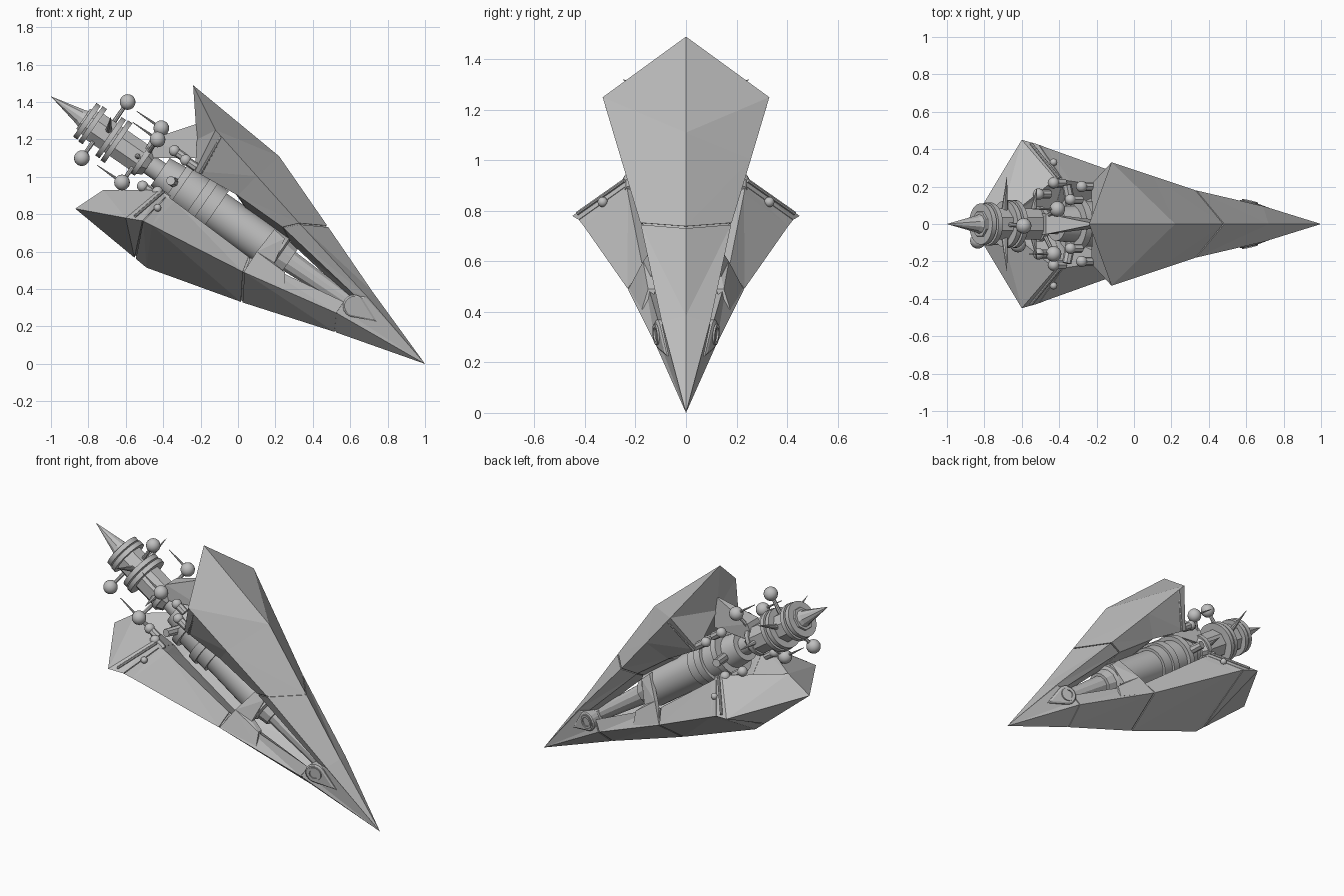
import bpy, bmesh, math
from mathutils import Vector, Matrix

cube = bpy.data.objects.get("Cube")
if cube:
    bpy.data.objects.remove(cube, do_unlink=True)

grey = bpy.data.materials.new("hull grey")
grey.use_nodes = True
COL = (0.52, 0.52, 0.52, 1)
grey.diffuse_color = COL
grey.node_tree.nodes["Principled BSDF"].inputs["Base Color"].default_value = COL

# Ship axis: runs from the nose port up to the tail tip
START = Vector((0.62, 0, 0.31))
AXIS = (Vector((-1, 0, 1.43)) - START).normalized()
UP = Vector((AXIS.z, 0, -AXIS.x))
SIDE = Vector((0, 1, 0))


def on_axis(s, r=0, ang=0):
    return START + AXIS * s + UP * (r * math.cos(ang)) + SIDE * (r * math.sin(ang))


def finish(name, bm, smooth=False):
    bmesh.ops.remove_doubles(bm, verts=bm.verts, dist=0.0004)
    bmesh.ops.recalc_face_normals(bm, faces=bm.faces)
    me = bpy.data.meshes.new(name)
    bm.to_mesh(me)
    bm.free()
    me.materials.append(grey)
    if smooth:
        me.shade_smooth()
        me.set_sharp_from_angle(angle=math.radians(35))
    ob = bpy.data.objects.new(name, me)
    bpy.context.scene.collection.objects.link(ob)
    return ob


def block(name, pts):
    """Convex solid around a few points."""
    bm = bmesh.new()
    for p in pts:
        bm.verts.new(p)
    bmesh.ops.convex_hull(bm, input=bm.verts)
    bmesh.ops.delete(bm, geom=[v for v in bm.verts if not v.link_faces], context='VERTS')
    return finish(name, bm)


def mirrored(pts):
    return pts + [(x, -y, z) for x, y, z in pts if y]


def section(ridge, outer, inner, floor):
    m = lambda p: (p[0], -p[1], p[2])
    ring = [(ridge[0], 0, ridge[1]), outer, inner, (floor[0], 0, floor[1]), m(inner), m(outer)]
    return [Vector(p) for p in ring]


def hull(name, stations, grooves):
    """Loft the sections to the nose point, with a shallow groove at some stations."""
    secs = stations + [[Vector((1, 0, 0))] * 6]
    rings = []
    for i, s in enumerate(secs):
        if i in grooves:
            for j in (i - 1, i + 1):
                gap = (secs[j][0] - s[0]).length
                edge = [a.lerp(b, 0.005 / gap) for a, b in zip(s, secs[j])]
                mid = sum(edge, Vector()) / 6
                dip = [p.lerp(mid, 0.05) for p in edge]
                rings += [edge, dip] if j < i else [dip, edge]
        else:
            rings.append(s)
    bm = bmesh.new()
    vs = [[bm.verts.new(p) for p in r] for r in rings]
    for a, b in zip(vs, vs[1:]):
        for k in range(6):
            n = (k + 1) % 6
            # split each panel the same way on both sides
            if k in (0, 1, 2):
                bm.faces.new((a[k], a[n], b[k]))
                bm.faces.new((a[n], b[n], b[k]))
            else:
                bm.faces.new((a[k], a[n], b[n]))
                bm.faces.new((a[k], b[n], b[k]))
    t = vs[0]
    for q in ((0, 1, 3), (1, 2, 3), (0, 3, 5), (3, 4, 5)):
        bm.faces.new([t[k] for k in q])
    return finish(name, bm)


# Upper and lower armour hulls
hull("upper_hull", [
    section((-0.24, 1.49), (-0.12, 0.33, 1.25), (-0.23, 0.21, 1.03), (-0.22, 1.20)),
    section((0.22, 1.11), (0.10, 0.257, 1.005), (0.0, 0.18, 0.90), (0.05, 0.82)),
    section((0.48, 0.735), (0.33, 0.18, 0.75), (0.24, 0.15, 0.73), (0.28, 0.65)),
    section((0.72, 0.385), (0.69, 0.096, 0.36), (0.60, 0.09, 0.39), (0.6, 0.35)),
], {2})
hull("lower_hull", [
    section((-0.87, 0.83), (-0.60, 0.45, 0.78), (-0.42, 0.24, 0.93), (-0.72, 0.93)),
    section((-0.55, 0.565), (-0.51, 0.425, 0.765), (-0.38, 0.235, 0.9), (-0.45, 0.80)),
    section((-0.49, 0.515), (-0.46, 0.405, 0.74), (-0.34, 0.23, 0.87), (-0.38, 0.74)),
    section((0.02, 0.33), (0.03, 0.23, 0.49), (0.06, 0.17, 0.57), (0.02, 0.47)),
    section((0.52, 0.17), (0.53, 0.12, 0.27), (0.57, 0.1, 0.33), (0.5, 0.26)),
], {1, 3, 4})
block("nose_block", mirrored([
    (1, 0, 0), (0.72, 0, 0.38), (0.69, 0.092, 0.36), (0.59, 0.09, 0.36),
    (0.55, 0.11, 0.29), (0.54, 0, 0.18)]))


def rod(name, a, b, r1, r2):
    a, b = Vector(a), Vector(b)
    bm = bmesh.new()
    bmesh.ops.create_cone(bm, cap_ends=True, segments=8, radius1=r1, radius2=r2, depth=(b - a).length)
    rot = (b - a).to_track_quat('Z', 'Y').to_matrix().to_4x4()
    bm.transform(Matrix.Translation((a + b) / 2) @ rot)
    return finish(name, bm, True)


def ball(name, p, r):
    bm = bmesh.new()
    bmesh.ops.create_uvsphere(bm, u_segments=16, v_segments=10, radius=r)
    bm.transform(Matrix.Translation(p))
    return finish(name, bm, True)


# Parts on both flanks
for side, tag in ((1, "left"), (-1, "right")):
    # Strut from the lower hull rim to the cylinder collar
    for part, pts in (("foot", ((0.03, 0.228, 0.49), (0.25, 0.175, 0.41), (0.25, 0.15, 0.49),
                                (0.195, 0.14, 0.54), (0.1, 0.17, 0.6))),
                      ("arm", ((0.1, 0.17, 0.6), (0.195, 0.14, 0.54),
                               (0.25, 0.09, 0.67), (0.195, 0.09, 0.72)))):
        block(f"{tag}_strut_{part}", [(x, side * (y - d), z) for d in (0, 0.03) for x, y, z in pts])

    # Ribs along the rear rims of both hulls
    rod(f"{tag}_upper_rib", (-0.09, side * 0.312, 1.215), (-0.2, side * 0.21, 1.02), 0.009, 0.009)
    rod(f"{tag}_lower_rib", (-0.55, side * 0.43, 0.79), (-0.4, side * 0.245, 0.92), 0.008, 0.008)

    # Teardrop port with a raised ring
    bm = bmesh.new()
    outline = [(0.06 * math.cos(a), 0.06 * math.sin(a))
               for a in (math.radians(60 + 20 * i) for i in range(13))] + [(0.15, 0)]
    port = lambda t, u, y: START - AXIS * t + UP * u + SIDE * side * (y - 0.24 * t - 0.06 * u)
    layers = [[bm.verts.new(port(t * k, u * k, y)) for t, u in outline]
              for k, y in ((1, 0.05), (1, 0.11), (0.85, 0.116))]
    for a, b in zip(layers, layers[1:]):
        for i in range(len(a)):
            j = (i + 1) % len(a)
            bm.faces.new((a[i], a[j], b[j], b[i]))
    bm.faces.new(layers[0])
    bm.faces.new(layers[-1])
    finish(f"{tag}_port", bm)
    bm = bmesh.new()
    prof = [(0.042, 0.1), (0.042, 0.123), (0.028, 0.123), (0.028, 0.11)]
    rings = [[bm.verts.new(port(r * math.cos(a), r * math.sin(a), y)) for r, y in prof]
             for a in (math.tau * i / 20 for i in range(20))]
    for i in range(20):
        for j in range(3):
            a, b = rings[i], rings[(i + 1) % 20]
            bm.faces.new((a[j], a[j + 1], b[j + 1], b[j]))
    finish(f"{tag}_port_ring", bm, True)


def lathe(name, profile, sides):
    """Turn (distance, radius) points around the ship axis."""
    bm = bmesh.new()
    rings = [[bm.verts.new(on_axis(s, max(r, 0.0005), math.tau * (i + 0.5) / sides))
              for i in range(sides)] for s, r in profile]
    for a, b in zip(rings, rings[1:]):
        for i in range(sides):
            j = (i + 1) % sides
            bm.faces.new((a[i], a[j], b[j], b[i]))
    bm.faces.new(rings[0])
    bm.faces.new(rings[-1])
    return finish(name, bm, sides > 12)


# Central body
lathe("front_barrel", [(0, 0.04), (0.42, 0.062), (0.42, 0.08), (0.5, 0.095)], 12)
lathe("main_cylinder", [
    (0.48, 0.09), (0.49, 0.108), (0.9, 0.108), (0.9, 0.125), (0.97, 0.125), (0.97, 0.14),
    (1.02, 0.14), (1.02, 0.12), (1.12, 0.12), (1.12, 0.145), (1.16, 0.145), (1.16, 0.1),
    (1.26, 0.09), (1.26, 0.055), (1.38, 0.055)], 32)
lathe("tail_barrel", [(1.33, 0.07), (1.36, 0.09), (1.68, 0.09), (1.76, 0.07)], 8)
for n, (s, r) in enumerate(((1.36, 0.095), (1.53, 0.13), (1.568, 0.125), (1.685, 0.115), (1.722, 0.11))):
    lathe(f"tail_ring_{n + 1}", [(s, r - 0.05), (s, r), (s + 0.028, r), (s + 0.028, r - 0.05)], 32)
lathe("tail_spike", [(1.74, 0.06), (1.78, 0.045), (1.969, 0)], 10)
block("rear_bracket", mirrored([
    (-0.2, 0, 1.29), (-0.22, 0.025, 1.1), (-0.47, 0.055, 1.2), (-0.52, 0.06, 1.1)]))

# Sensor balls on stalks; the forward three carry needles
balls = [(-0.59, -0.01, 1.40), (-0.835, -0.09, 1.10), (-0.41, 0.08, 1.26),
         (-0.43, -0.16, 1.20), (-0.62, -0.11, 0.97)]
for n, p in enumerate(balls):
    v = Vector(p)
    ball(f"sensor_ball_{n + 1}", v, 0.042)
    s = (v - START).dot(AXIS)
    rod(f"sensor_stalk_{n + 1}", on_axis(s), v, 0.014, 0.01)
    if n > 1:
        rod(f"sensor_needle_{n + 1}", v, v + AXIS * 0.16, 0.009, 0.002)

# Tail spines and small fixtures around the rear opening
for side, tag in ((1, "left"), (-1, "right")):
    for n, (x, y, z, s) in enumerate(((-0.68, 0.25, 1.32, 1.6), (-0.52, 0.19, 1.1, 1.42))):
        rod(f"{tag}_spine_{n + 1}", on_axis(s), (x, side * y, z), 0.025, 0.001)
    for n, (x, y, z) in enumerate(((-0.34, 0.13, 1.14), (-0.28, 0.2, 1.09),
                                   (-0.43, 0.22, 0.92), (-0.51, 0.16, 0.95))):
        p = Vector((x, side * y, z))
        ball(f"{tag}_knob_{n + 1}", p, 0.03)
        rod(f"{tag}_knob_mount_{n + 1}", p, p - AXIS * 0.07, 0.024, 0.024)
    ball(f"{tag}_hull_light", Vector((-0.43, side * 0.33, 0.835)), 0.02)
    rod(f"{tag}_cross_arm", on_axis(1.14), (-0.36, side * 0.21, 0.98), 0.03, 0.025)
